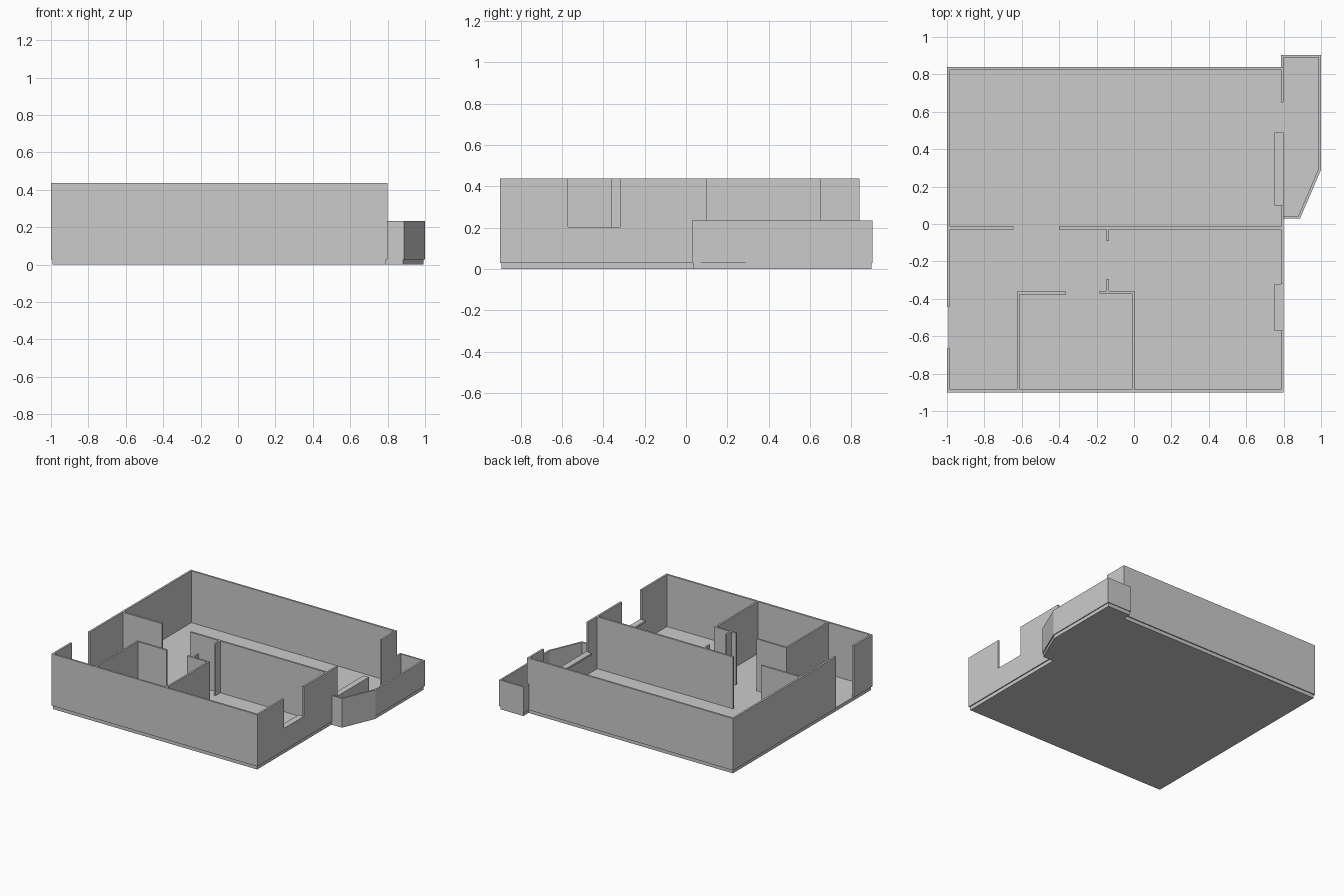
import bpy, bmesh

if "Cube" in bpy.data.objects:
    bpy.data.objects.remove(bpy.data.objects["Cube"])

FLOOR, TOP, SILL, PARAPET = 0.028, 0.437, 0.203, 0.233


def prism(name, outline, z0, z1):
    """Extrude a flat outline between two heights."""
    bm = bmesh.new()
    face = bm.faces.new([bm.verts.new((x, y, z0)) for x, y in outline])
    new = bmesh.ops.extrude_face_region(bm, geom=[face])["geom"]
    for v in new:
        if isinstance(v, bmesh.types.BMVert):
            v.co.z = z1
    bmesh.ops.recalc_face_normals(bm, faces=bm.faces)
    mesh = bpy.data.meshes.new(name)
    bm.to_mesh(mesh)
    bm.free()
    obj = bpy.data.objects.new(name, mesh)
    bpy.context.collection.objects.link(obj)
    return obj


def rect(x0, x1, y0, y1):
    return [(x0, y0), (x1, y0), (x1, y1), (x0, y1)]


# Floor slabs, set in slightly from the outer wall faces
prism("main_floor", rect(-0.992, 0.792, -0.892, 0.832), 0, FLOOR)
prism("balcony_floor", [(0.792, 0.035), (0.883, 0.035), (0.993, 0.292),
                        (0.993, 0.897), (0.792, 0.897)], 0, FLOOR)

# Outer shell: one wall run from the left doorway round the front to the window
T = 0.015
prism("front_wall_run", [(-1, -0.665), (-1, -0.9), (0.8, -0.9), (0.8, -0.57),
                         (0.8 - T, -0.57), (0.8 - T, -0.9 + T),
                         (-1 + T, -0.9 + T), (-1 + T, -0.665)], FLOOR, TOP)
# ... and one from the balcony door round the back to the left doorway
prism("back_wall_run", [(0.8, 0.65), (0.8, 0.84), (-1, 0.84), (-1, -0.44),
                        (-1 + T, -0.44), (-1 + T, 0.84 - T),
                        (0.8 - T, 0.84 - T), (0.8 - T, 0.65)], FLOOR, TOP)
prism("right_wall_pier", rect(0.8 - T, 0.8, -0.32, 0.1), FLOOR, TOP)

# Low walls under the two windows, each with a projecting inner sill
for name, y0, y1 in (("front_window", -0.57, -0.32), ("balcony_window", 0.1, 0.49)):
    prism(name + "_low_wall", rect(0.8 - T, 0.8, y0, y1), FLOOR, SILL - 0.015)
    prism(name + "_sill", rect(0.752, 0.8, y0, y1), SILL - 0.015, SILL)

# Interior partitions
partitions = {
    "middle_wall_left": (-0.985, -0.645, -0.029, -0.014),
    "middle_wall_right": (-0.4, 0.785, -0.029, -0.014),
    "hall_door_nib_back": (-0.147, -0.134, -0.09, -0.029),
    "hall_door_nib_front": (-0.147, -0.134, -0.357, -0.295),
    "small_room_left_wall": (-0.625, -0.612, -0.885, -0.376),
    "small_room_back_wall_left": (-0.625, -0.363, -0.376, -0.362),
    "small_room_back_wall_right": (-0.185, 0.004, -0.371, -0.357),
    "small_room_right_wall": (-0.01, 0.004, -0.885, -0.371),
}
for name, box in partitions.items():
    prism(name, rect(*box), FLOOR, TOP)

# Balcony parapet following the chamfered outline
prism("balcony_parapet", [(0.8, 0.03), (0.888, 0.03), (1, 0.29), (1, 0.903),
                          (0.785, 0.903), (0.785, 0.84), (0.8, 0.84),
                          (0.8, 0.89), (0.986, 0.89), (0.986, 0.294),
                          (0.878, 0.043), (0.8, 0.043)], FLOOR, PARAPET)
